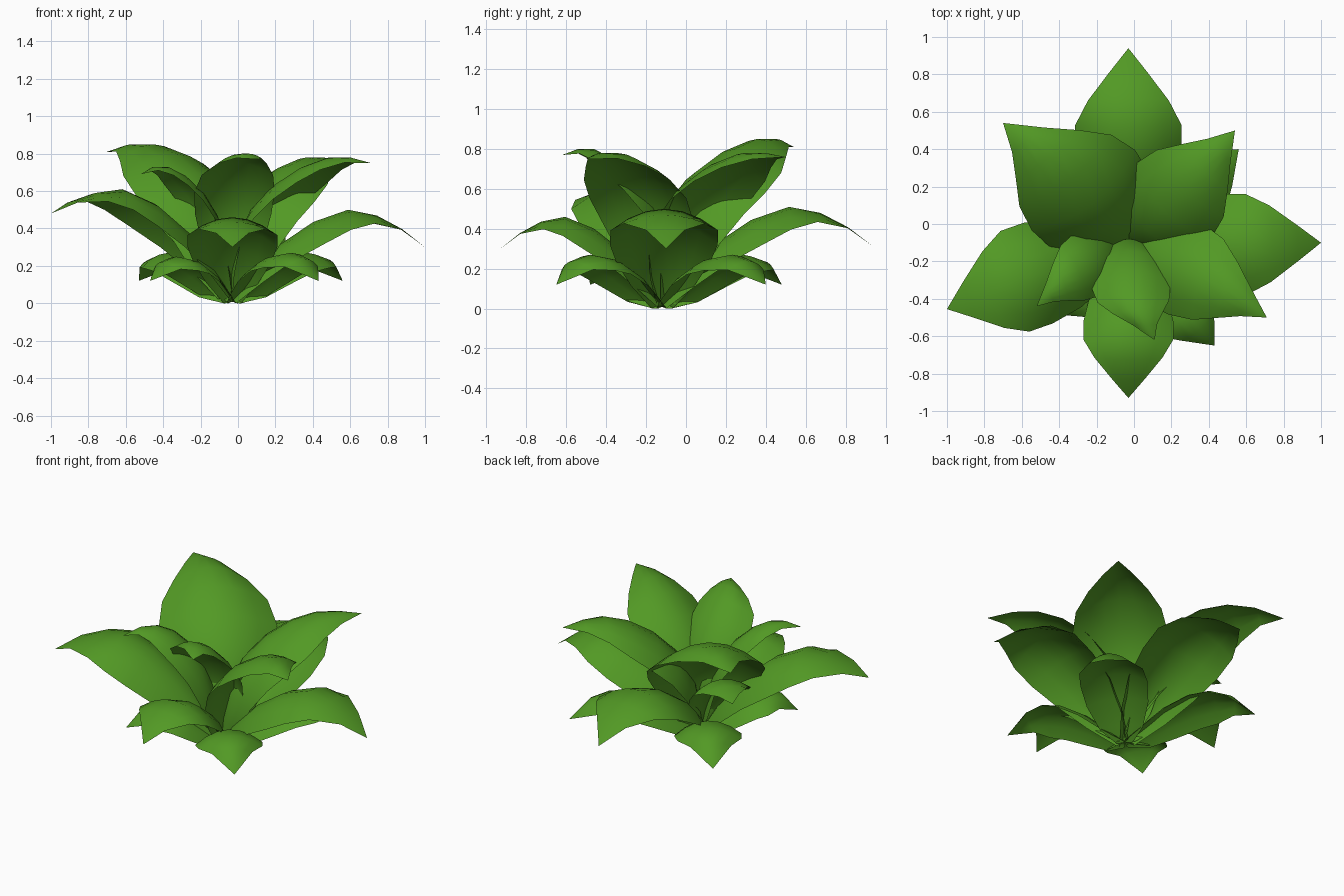
import bpy, math
from mathutils import Vector

if "Cube" in bpy.data.objects:
    bpy.data.objects.remove(bpy.data.objects["Cube"])

green = bpy.data.materials.new("leaf green")
green.diffuse_color = (0.085, 0.32, 0.018, 1)
green.use_nodes = True
green.node_tree.nodes["Principled BSDF"].inputs["Base Color"].default_value = green.diffuse_color

ROOT = Vector((-0.03, -0.12, 0.0))

# Profiles per tier: (distance 0..1, height 0..1, half width 0..1, arch across the width)
UPPER = [(0, .03, .22, .42), (.03, .21, .56, .42), (.08, .43, .78, .42), (.18, .65, .95, .42),
         (.33, .82, 1, .42), (.51, .94, .89, .42), (.68, 1, .62, .42), (.84, 1, .31, .35),
         (1, .96, 0, 0)]
MIDDLE = [(0, .03, .20, .45), (.10, .32, .58, .48), (.24, .62, .86, .48), (.42, .87, 1, .48),
          (.60, 1, 1, .40), (.75, .94, .76, .22), (.88, .80, .36, .05), (1, .61, 0, 0)]
LOWER = [(0, .03, .25, .42), (.12, .28, .64, .42), (.30, .66, .92, .42), (.50, .93, 1, .42),
         (.68, 1, .95, .42), (.84, .88, .60, .42), (1, .45, 0, 0)]


def leaf(name, profile, tip, heading, height, half, tip_z, back=0, cols=6):
    """Curved leaf from the shared root to a tip, arched across its width."""
    a = math.radians(heading)
    out = Vector((math.cos(a), math.sin(a), 0))
    side = Vector((-math.sin(a), math.cos(a), 0))
    rel = Vector((tip[0], tip[1], 0)) - ROOT
    length, bend = rel.dot(out), rel.dot(side)
    end = profile[-1][1]
    rows = []
    for d, h, w, arch in profile:
        z = h * height
        if d > .8 or (d > .7 and h < 1):
            z = height - (1 - h) / (1 - end) * (height - tip_z)
        s = d * length - back * math.sin(math.pi * h) * (1 - d)
        rows.append((s, z, w * half, bend * d ** 3, arch))
    verts, faces = [], []
    for i, (s, z, w, b, arch) in enumerate(rows):
        p, q = rows[max(i - 1, 0)], rows[min(i + 1, len(rows) - 1)]
        ds, dz = q[0] - p[0], q[1] - p[1]
        m = math.hypot(ds, dz)
        normal = (out * -dz + Vector((0, 0, ds))) / m
        centre = ROOT + out * s + side * b + Vector((0, 0, z))
        if w == 0:
            verts.append(centre)
            continue
        for j in range(cols + 1):
            v = 2 * j / cols - 1
            pt = centre - side * (v * w) - normal * (arch * w * v * v)
            pt.z = max(pt.z, 0)
            verts.append(pt)
    n = cols + 1
    for i in range(len(rows) - 2):
        for j in range(cols):
            k = i * n + j
            faces.append((k, k + 1, k + n + 1, k + n))
    k = (len(rows) - 2) * n
    for j in range(cols):
        faces.append((k + j, k + j + 1, len(verts) - 1))
    me = bpy.data.meshes.new(name)
    me.from_pydata(verts, [], faces)
    # make the upper side the front of each face
    if sum(f.normal.z * f.area for f in me.polygons) < 0:
        me.flip_normals()
    me.materials.append(green)
    me.polygons.foreach_set("use_smooth", [True] * len(me.polygons))
    ob = bpy.data.objects.new(name, me)
    bpy.context.collection.objects.link(ob)


# Upright inner leaves
leaf("upper_leaf_back_left", UPPER, (-.70, .54), 128, .85, .35, .81, back=.03)
leaf("upper_leaf_back_right", UPPER, (.54, .50), 45, .78, .285, .76, back=.03)
leaf("upper_leaf_front_right", UPPER, (.71, -.50), -21, .78, .26, .75, back=.03)
leaf("upper_leaf_front", UPPER, (.11, -.62), -88, .80, .215, .77, back=.09)
leaf("upper_leaf_front_left", UPPER, (-.52, -.44), 203, .73, .18, .69)

# Long arching leaves
leaf("middle_leaf_back", MIDDLE, (-.03, .94), 90, .51, .285, .31)
leaf("middle_leaf_front", MIDDLE, (-.03, -.93), 270, .46, .24, .30)
leaf("middle_leaf_right", MIDDLE, (1.0, -.10), 1, .50, .27, .30)
leaf("middle_leaf_left", MIDDLE, (-1.0, -.455), 196, .61, .28, .48)
leaf("middle_leaf_back_left", MIDDLE, (-.49, .22), 144, .49, .18, .43)

# Short leaves near the ground
leaf("lower_leaf_front_right", LOWER, (.43, -.65), -49, .27, .20, .12)
leaf("lower_leaf_back_right", LOWER, (.56, .40), 41, .27, .20, .12)
leaf("lower_leaf_back_left", LOWER, (-.53, .48), 130, .27, .20, .12)
leaf("lower_leaf_front_left", LOWER, (-.47, -.48), 219, .25, .19, .12)
